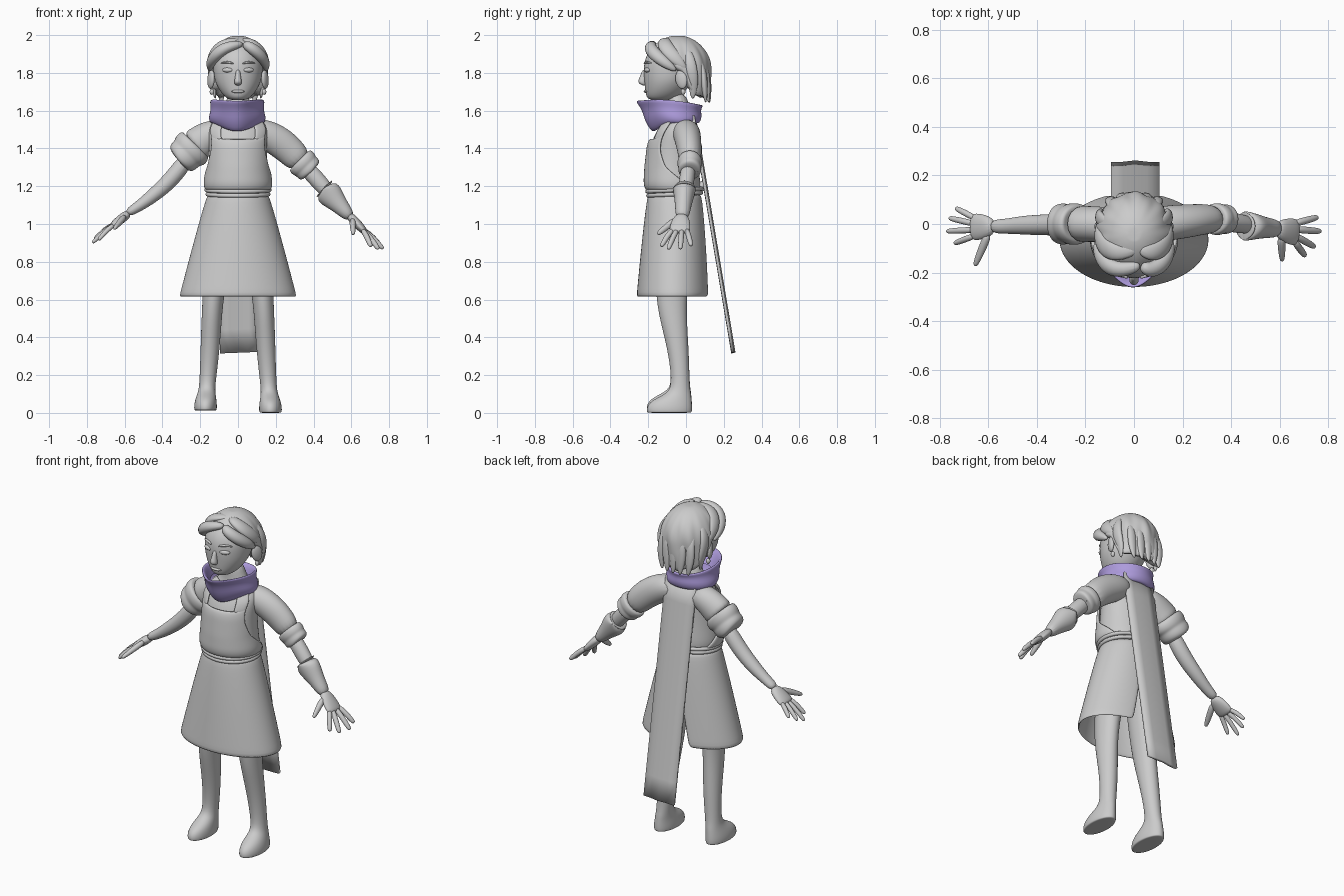
import bpy
from math import sin, cos, pi, exp
from mathutils import Vector

Y = Vector((0, 1, 0))


def mesh(name, rings, closed=True, cap=True, sub=1, thick=0):
    """Skin a list of point rings; optional end caps, thickness and subdivision."""
    n = len(rings[0])
    verts = [tuple(p) for r in rings for p in r]
    faces = []
    for j in range(len(rings) - 1):
        for i in range(n if closed else n - 1):
            k = (i + 1) % n
            faces.append((j*n + i, j*n + k, (j+1)*n + k, (j+1)*n + i))
    if closed and cap:
        faces.append(tuple(reversed(range(n))))
        faces.append(tuple(range(len(verts) - n, len(verts))))
    me = bpy.data.meshes.new(name)
    me.from_pydata(verts, [], faces)
    me.shade_smooth()
    ob = bpy.data.objects.new(name, me)
    bpy.context.collection.objects.link(ob)
    if thick:
        m = ob.modifiers.new("thickness", 'SOLIDIFY')
        m.thickness, m.offset = thick, 0
    if sub:
        m = ob.modifiers.new("smooth", 'SUBSURF')
        m.levels = m.render_levels = sub
    return ob


def tube(name, pts, n=16, flat=False, sub=2, cap=True):
    """Loft ellipses along a path of (x, y, z, y radius, other radius)."""
    c = [Vector(p[:3]) for p in pts]
    rings = []
    for i, p in enumerate(pts):
        t = Vector((0, 0, 1)) if flat else (c[min(i+1, len(c)-1)] - c[max(i-1, 0)]).normalized()
        u = (Y - t * t.dot(Y)).normalized()
        v = u.cross(t)
        rings.append([c[i] + u*p[3]*-cos(2*pi*k/n) + v*p[4]*sin(2*pi*k/n) for k in range(n)])
    return mesh(name, rings, cap=cap, sub=sub)


def ball(name, loc, scale, rot=(0, 0, 0)):
    bpy.ops.mesh.primitive_uv_sphere_add(segments=20, ring_count=12, location=loc, rotation=rot)
    ob = bpy.context.object
    ob.name, ob.scale = name, scale
    ob.data.shade_smooth()


def lerp_table(tab, t):
    """Piecewise linear lookup in rows sorted by their first value."""
    for a, b in zip(tab, tab[1:]):
        if t <= b[0]:
            f = max(0, (t - a[0]) / (b[0] - a[0]))
            return [p + (q - p)*f for p, q in zip(a, b)]
    return list(tab[-1])


# Torso and neck: z, centre y, y radius, x radius
TORSO = [(1.13, -.06, .125, .15), (1.17, -.06, .135, .158), (1.21, -.065, .146, .17), (1.3, -.068, .138, .158),
         (1.42, -.065, .127, .155), (1.5, -.05, .105, .165), (1.55, -.035, .08, .135),
         (1.59, -.035, .06, .075), (1.7, -.05, .055, .06)]
tube("torso", [(0, r[1], r[0], r[2], r[3]) for r in TORSO], flat=True)


def on_torso(a, z, off):
    _, cy, ry, rx = lerp_table(TORSO, z)
    return ((rx+off)*sin(a), cy - (ry+off)*cos(a), z)


# Apron bib with armholes, and shoulder straps
EDGE = [(1.18, 2.2), (1.24, 1.8), (1.3, 1.3), (1.38, 1.05), (1.46, .98), (1.57, 1.15)]
bib = []
for j in range(13):
    row = []
    for i in range(25):
        s = i/12 - 1
        top = 1.45 + .03*min(1, abs(s))**4
        z = 1.18 + (top - 1.18)*j/12
        row.append(on_torso(s*lerp_table(EDGE, z)[1], z, .008))
    bib.append(row)
mesh("apron_bib", bib, closed=False, thick=.014)
for sx in (-1, 1):
    mesh("apron_strap", [[on_torso(sx*(.55 + (lerp_table(EDGE, z)[1] - .55)*i/4), z, .008) for i in range(5)]
                         for z in (1.44, 1.47, 1.5, 1.53, 1.56, 1.58)], closed=False, thick=.014)

# Apron skirt, open in a slit at the back
skirt = []
for j in range(13):
    t = j/12
    half = pi - .04 - .3*t
    rx, ry = .155 + .15*t**.93, .135 + .056*t**.8
    skirt.append([(rx*sin(a), -.06 - .005*t - ry*cos(a), 1.155 - .54*t)
                  for a in [half*(i/24 - 1) for i in range(49)]])
mesh("apron_skirt", skirt, closed=False, thick=.012)

# Belt cords and back knot
for dz, r in ((0, .004), (.022, .009)):
    rings = []
    for i in range(40):
        a = 2*pi*i/40
        rings.append([((.158 + r + .012*cos(b))*sin(a), -.06 - (.136 + r + .012*cos(b))*cos(a),
                       1.15 + dz + .015*(1 - cos(a))/2 + .012*sin(b)) for b in [2*pi*k/8 for k in range(8)]])
    mesh("belt_cord", rings + rings[:1], cap=False)
ball("belt_knot", (0, .085, 1.2), (.04, .02, .028))

# Legs with shoes: x, y, z, y radius, x radius
LEG = [(.172, -.088, 0, .115, .055), (.172, -.088, .003, .122, .061), (.172, -.088, .03, .123, .062),
       (.17, -.078, .065, .11, .056), (.166, -.04, .1, .068, .046), (.162, -.027, .14, .047, .043),
       (.15, -.037, .3, .054, .05), (.142, -.06, .45, .068, .054), (.133, -.08, .6, .083, .056),
       (.105, -.07, .9, .1, .075), (.075, -.06, 1.14, .1, .07)]
for sx, lift in ((-1, .012), (1, 0)):
    tube("leg_and_shoe", [(sx*x, y, z + lift*(z < .2), ry, rx) for x, y, z, ry, rx in LEG], flat=True)

# Sleeves with rolled cuffs
tube("right_sleeve", [(-.06, -.01, 1.5, .07, .06), (-.14, 0, 1.475, .075, .08), (-.2, 0, 1.435, .075, .09),
                      (-.235, 0, 1.405, .078, .093)])
tube("right_cuff", [(-.22, 0, 1.42, .06, .07), (-.222, 0, 1.417, .085, .107), (-.255, 0, 1.39, .09, .11),
                    (-.27, 0, 1.375, .08, .095), (-.285, 0, 1.36, .088, .097), (-.315, 0, 1.335, .084, .086),
                    (-.315, 0, 1.335, .055, .055)])
tube("left_sleeve", [(.06, -.01, 1.5, .07, .06), (.14, .005, 1.48, .075, .08), (.22, .012, 1.435, .07, .085),
                     (.28, .02, 1.385, .065, .08), (.34, .02, 1.32, .058, .07)])
tube("left_cuff", [(.325, .02, 1.34, .05, .06), (.327, .02, 1.338, .066, .082), (.35, .02, 1.315, .068, .082),
                   (.36, .02, 1.305, .06, .074), (.375, .02, 1.29, .064, .076), (.39, .02, 1.275, .058, .066),
                   (.388, .02, 1.277, .04, .045)])

# Forearms and glove
tube("right_forearm", [(-.26, 0, 1.36, .045, .045), (-.35, -.004, 1.235, .045, .045), (-.455, -.004, 1.145, .04, .038),
                       (-.53, -.01, 1.09, .03, .028), (-.59, -.01, 1.055, .03, .024)])
tube("left_forearm", [(.34, .015, 1.32, .04, .045), (.42, .005, 1.235, .042, .045), (.5, -.01, 1.14, .035, .04)])
tube("glove_cuff", [(.465, -.008, 1.18, .045, .05), (.452, -.008, 1.192, .061, .08), (.455, -.008, 1.19, .064, .085),
                    (.51, -.012, 1.13, .05, .06), (.55, -.016, 1.085, .042, .043), (.6, -.02, 1.03, .036, .03)])


def hand(name, wrist, knuckle, tips, thumb, r):
    """Flat palm, four fingers fanned across the knuckles and a thumb."""
    w, k = Vector(wrist), Vector(knuckle)
    path = [(w, .03, .022), (w.lerp(k, .4), .05, .026), (w.lerp(k, .85), .058, .022), (w.lerp(k, 1.08), .05, .015)]
    tube(name + "_palm", [(*p, a, b) for p, a, b in path])
    for i, tip in enumerate(tips):
        b, t = k + Y*(.04 - .027*i), Vector(tip)
        b = b.lerp(w, .15)
        bend = Vector((0, 0, .008))
        tube(name + "_finger", [(*b, r, r), (*(b.lerp(t, .5) + bend), r, r), (*b.lerp(t, .9), r*.9, r*.9),
                                (*t, r*.5, r*.5)], n=8)
    b, t = w.lerp(k, .25) - Y*.025, Vector(thumb)
    tube(name + "_thumb", [(*b, .02, .02), (*b.lerp(t, .55), .019, .017), (*b.lerp(t, .92), .014, .012),
                           (*t, .007, .007)], n=8)


hand("right_hand", (-.575, -.01, 1.06), (-.665, -.012, .99),
     [(-.735, .066, .945), (-.762, .025, .92), (-.772, -.03, .9), (-.74, -.08, .915)], (-.655, -.172, .975), .014)
hand("left_glove", (.585, -.02, 1.05), (.67, -.035, .96),
     [(.757, .028, .885), (.77, -.03, .868), (.745, -.095, .866), (.705, -.132, .88)], (.61, -.152, .945), .016)

# Scarf wrap: profile of (radius factor, height fraction, bottom-to-top blend)
PROFILE = [(.8, .06), (.97, 0), (1.06, .12), (1.08, .35), (1.02, .55), (1.0, .75), (1.04, .93), (1.0, 1),
           (.93, .98), (.86, .8), (.8, .5)]
rings = []
for s, h in PROFILE:
    ring = []
    for i in range(40):
        a = 2*pi*i/40
        f = max(0, cos(a))**3
        low, high = 1.53 - .045*f, 1.66 - .03*(1 - cos(a))/2 - .006*f + .012*sin(a)**2
        cy, ry, rx = -.045 - .033*h, .113 + .05*h, .14
        ring.append((rx*s*sin(a) - .004, cy - s*ry*cos(a) - .022*f**3,
                     low + (high - low)*h + .008*sin(2*a + 1)*h*(1 - h)*4))
    rings.append(ring)
scarf = mesh("scarf_wrap", rings, cap=False)
mat = bpy.data.materials.new("lavender")
mat.diffuse_color = (.42, .33, .72, 1)
scarf.data.materials.append(mat)

# Scarf tail hanging down the back
mesh("scarf_tail", [[(.005 + .1*s, .04 + .21*t + .004*cos(4*s), 1.57 - 1.25*t + .004*s) for s in (-1, -.5, 0, .5, 1)]
                    for t in [j/10 for j in range(11)]], closed=False, sub=0, thick=.016)

# Head and face
tube("head", [(0, -.135, 1.655, .05, .04), (0, -.125, 1.668, .085, .065), (0, -.11, 1.7, .108, .096),
              (0, -.095, 1.75, .128, .124), (0, -.085, 1.8, .143, .133), (0, -.075, 1.87, .15, .137),
              (0, -.06, 1.93, .13, .115), (0, -.06, 1.965, .07, .07)], flat=True)
tube("nose", [(0, -.215, 1.82, .015, .012), (0, -.225, 1.785, .018, .014), (0, -.232, 1.755, .025, .022),
              (0, -.228, 1.742, .02, .02), (0, -.22, 1.733, .01, .012)], n=10, flat=True)
ball("lips", (0, -.21, 1.702), (.035, .014, .009))
for sx in (-1, 1):
    ball("eye", (sx*.055, -.205, 1.815), (.03, .014, .013), (0, 0, sx*.35))
    tube("eyebrow", [(sx*x, y, z, .008, r) for x, y, z, r in
                     ((.022, -.221, 1.848, .006), (.055, -.212, 1.86, .007), (.095, -.182, 1.85, .004))], n=8)
    ball("ear", (sx*.143, -.025, 1.765), (.016, .033, .05), (.2, 0, -sx*.4))
    ball("earring", (sx*.138, -.015, 1.7), (.012, .012, .016))

# Hair shell: hairline high in front, low and ragged behind
HAIRLINE = [(0, 1.94), (.5, 1.915), (1, 1.86), (1.5, 1.83), (1.75, 1.8), (1.95, 1.7), (2.3, 1.66), (pi, 1.645)]
cols = []
for i in range(64):
    a = 2*pi*i/64
    edge = lerp_table(HAIRLINE, min(a, 2*pi - a))[1] + .008*sin(11*a)
    col = []
    for j in range(19):
        z = 1.99 - (1.99 - edge)*(j/18)**1.6
        r = (1 - max(0, (z - 1.82)/.172)**2)**.5
        r *= 1 + (.025*sin(9*a + 20*z) + .015*sin(17*a))*min(1, (1.99 - z)/.1)
        r *= 1 - .05*max(0, (1.75 - z)/.1)
        col.append((.152*r*sin(a), -.043 - .168*r*cos(a), z))
    cols.append(col)
mesh("hair_shell", [[c[j] for c in cols] for j in range(19)], thick=.012, cap=True)


# Swept locks around the parting, and tufts at the nape
def lock(path, w, h):
    size = (.55, .9, 1, .8, .25)
    tube("hair_lock", [(*p, w*s, h*s) for p, s in zip(path, size)], n=10)


for sx in (-1, 1):
    lock([(.03 + sx*.0, -.17, 1.955), (sx*.06, -.195, 1.94), (sx*.115, -.17, 1.9),
          (sx*.15, -.105, 1.85), (sx*.148, -.05, 1.81)], .04, .035)
    lock([(.02, -.1, 1.975), (sx*.07, -.12, 1.965), (sx*.12, -.1, 1.925),
          (sx*.15, -.05, 1.87), (sx*.15, .0, 1.82)], .045, .025)
    lock([(sx*.1, 0, 1.93), (sx*.14, .02, 1.87), (sx*.145, .03, 1.8), (sx*.13, .04, 1.73), (sx*.12, .035, 1.66)],
         .035, .02)
for x in (-.09, -.045, 0, .045, .09):
    y = .115 - 2.5*x*x
    lock([(x, y - .03, 1.88), (x, y - .005, 1.82), (x*1.05, y, 1.76), (x*1.02, y + .005, 1.7),
          (x*.95, y + .01, 1.64)], .02, .03)
